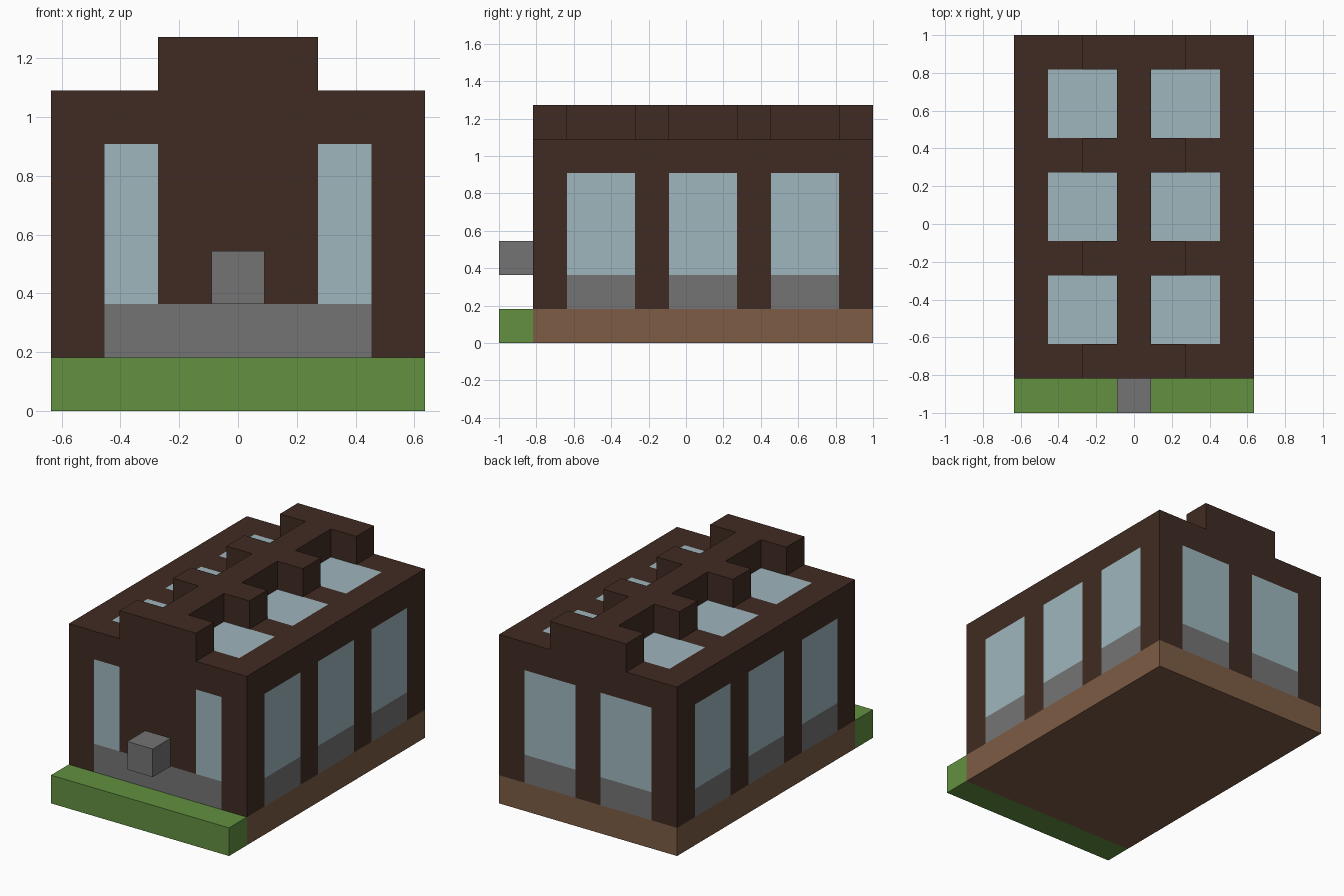
import bpy, bmesh
from mathutils import Vector

if "Cube" in bpy.data.objects:
    bpy.data.objects.remove(bpy.data.objects["Cube"], do_unlink=True)

U = 2 / 11                                  # one building module
BAYS = [(-3.5, -1.5), (-0.5, 1.5), (2.5, 4.5)]   # window bays along y
FRONT, BACK, SIDE = -4.5, 5.5, 3.5          # wall planes
BASE, SILL, HEAD, ROOF, TOP = 1, 2, 5, 6, 7  # levels


def material(name, rgb):
    m = bpy.data.materials.new(name)
    m.use_nodes = True
    m.diffuse_color = (*rgb, 1)
    m.node_tree.nodes["Principled BSDF"].inputs["Base Color"].default_value = (*rgb, 1)
    return m


timber = material("dark timber", (0.051, 0.024, 0.016))
glass = material("pale glass", (0.342, 0.468, 0.515))
stone = material("grey stone", (0.175, 0.175, 0.175))
earth = material("brown earth", (0.205, 0.107, 0.058))
grass = material("green grass", (0.122, 0.279, 0.051))


def finish(name, bm, *mats):
    bmesh.ops.recalc_face_normals(bm, faces=bm.faces)
    bmesh.ops.scale(bm, vec=(U, U, U), verts=bm.verts)
    mesh = bpy.data.meshes.new(name)
    bm.to_mesh(mesh)
    bm.free()
    for m in mats:
        mesh.materials.append(m)
    obj = bpy.data.objects.new(name, mesh)
    bpy.context.collection.objects.link(obj)
    return obj


def block(lo, hi):
    bm = bmesh.new()
    bmesh.ops.create_cube(bm, size=1)
    lo, hi = Vector(lo), Vector(hi)
    bmesh.ops.scale(bm, vec=hi - lo, verts=bm.verts)
    bmesh.ops.translate(bm, vec=(lo + hi) / 2, verts=bm.verts)
    return bm


def cut(bm, axis, value):
    normal = Vector((0, 0, 0))
    normal[axis] = 1
    bmesh.ops.bisect_plane(bm, geom=bm.verts[:] + bm.edges[:] + bm.faces[:],
                           plane_co=normal * value, plane_no=normal)


def wall_colour(face):
    """0 timber, 1 glass, 2 stone, chosen by wall direction and position."""
    c, n = face.calc_center_median(), face.normal
    x = abs(c.x)
    in_bay = any(a < c.y < b for a, b in BAYS)
    pane = 2 if c.z < SILL else 1
    if n.z > 0.5:                            # skylights
        return 1 if in_bay and 0.5 < x < 2.5 else 0
    if n.z < -0.5 or c.z > HEAD:
        return 0
    if abs(n.x) > 0.5:                       # side windows
        return pane if in_bay else 0
    if n.y > 0.5:                            # back windows
        return pane if 0.5 < x < 2.5 else 0
    if x > 2.5:                              # front corner posts
        return 0
    return pane if c.z < SILL or x > 1.5 else 0


# Ground slabs
finish("foundation", block((-SIDE, FRONT, 0), (SIDE, BACK, BASE)), earth)
finish("front_lawn", block((-SIDE, -5.5, 0), (SIDE, FRONT, BASE)), grass)

# House body with flush windows and skylights
bm = block((-SIDE, FRONT, BASE), (SIDE, BACK, ROOF))
for x in (0.5, 1.5, 2.5):
    cut(bm, 0, x)
    cut(bm, 0, -x)
for bay in BAYS:
    for y in bay:
        cut(bm, 1, y)
for z in (SILL, HEAD):
    cut(bm, 2, z)
bm.normal_update()
for face in bm.faces:
    face.material_index = wall_colour(face)
finish("house_walls", bm, timber, glass, stone)

# Raised roof ridge: a spine with cross bars between the skylights
edges = [FRONT] + [y for bay in BAYS for y in bay] + [BACK]
right = []
for y0, y1 in zip(edges[::2], edges[1::2]):
    right += [(0.5, y0), (1.5, y0), (1.5, y1), (0.5, y1)]
right = right[1:-1]
outline = right + [(-x, y) for x, y in reversed(right)]
bm = bmesh.new()
base = bm.faces.new([bm.verts.new((x, y, ROOF)) for x, y in outline])
top = bmesh.ops.extrude_face_region(bm, geom=[base], use_keep_orig=True)["geom"]
bmesh.ops.translate(bm, vec=(0, 0, TOP - ROOF),
                    verts=[v for v in top if isinstance(v, bmesh.types.BMVert)])
finish("roof_ridge", bm, timber)

# Stone block projecting from the front wall
finish("front_block", block((-0.5, -5.5, 2), (0.5, FRONT, 3)), stone)
